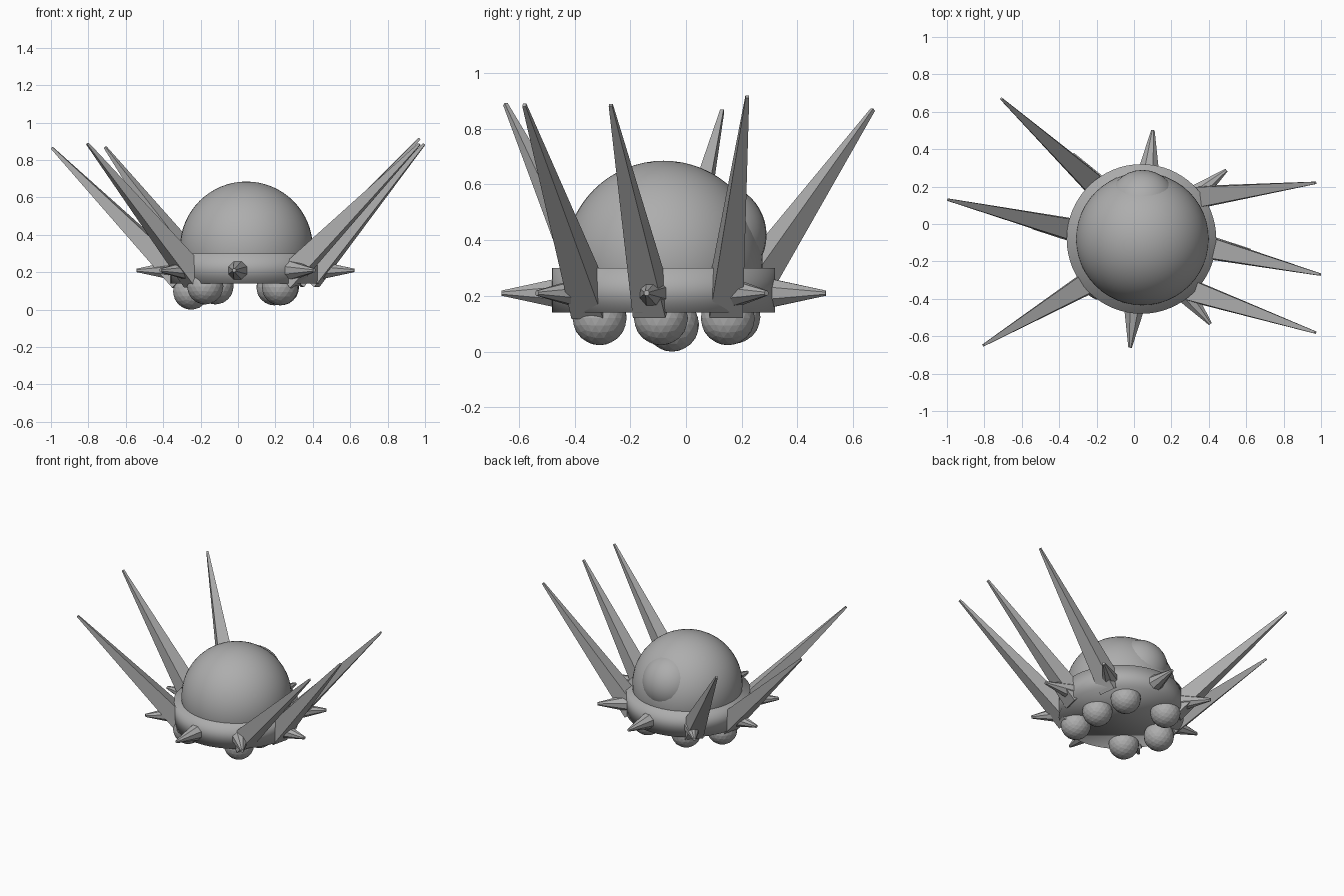
import bpy, bmesh, math
from mathutils import Vector, Matrix

if "Cube" in bpy.data.objects:
    bpy.data.objects.remove(bpy.data.objects["Cube"])

CX, CY = 0.04, -0.08          # centre of the body
grey = bpy.data.materials.new("plain grey")
grey.diffuse_color = (0.42, 0.42, 0.42, 1)
grey.use_nodes = True
grey.node_tree.nodes["Principled BSDF"].inputs["Base Color"].default_value = grey.diffuse_color


def finish(bm, name, smooth=False):
    bmesh.ops.recalc_face_normals(bm, faces=bm.faces)
    mesh = bpy.data.meshes.new(name)
    bm.to_mesh(mesh)
    bm.free()
    for p in mesh.polygons:
        p.use_smooth = smooth
    mesh.materials.append(grey)
    obj = bpy.data.objects.new(name, mesh)
    bpy.context.collection.objects.link(obj)
    return obj


def taper(name, base, tip, r1, r2, sides, smooth=False):
    """Cone from base to tip with one pair of sides kept level."""
    base, tip = Vector(base), Vector(tip)
    axis = tip - base
    z = axis.normalized()
    x = Vector((0, 0, 1)).cross(z).normalized()
    y = z.cross(x)
    rot = Matrix((x, y, z)).transposed().to_4x4()
    spin = Matrix.Rotation(math.pi / sides, 4, 'Z')
    bm = bmesh.new()
    bmesh.ops.create_cone(bm, cap_ends=True, segments=sides, radius1=r1, radius2=r2,
                          depth=axis.length,
                          matrix=Matrix.Translation((base + tip) / 2) @ rot @ spin)
    return finish(bm, name, smooth)


def around(deg, dist, z):
    a = math.radians(deg)
    return (CX + dist * math.cos(a), CY + dist * math.sin(a), z)


# drum-shaped body
bm = bmesh.new()
bmesh.ops.create_cone(bm, cap_ends=True, segments=64, radius1=0.40, radius2=0.40, depth=0.16,
                      matrix=Matrix.Translation((CX, CY, 0.22)))
finish(bm, "body_drum", True)

# dome: upper half of a sphere with a short skirt sunk into the drum
bm = bmesh.new()
bmesh.ops.create_uvsphere(bm, u_segments=48, v_segments=32, radius=0.355,
                          matrix=Matrix.Translation((CX + 0.005, CY, 0.33)))
for v in bm.verts:
    v.co.z = max(v.co.z, 0.24)
bmesh.ops.dissolve_degenerate(bm, dist=1e-5, edges=bm.edges)
finish(bm, "dome", True)

# round bulge on the back of the dome
bm = bmesh.new()
bmesh.ops.create_uvsphere(bm, u_segments=32, v_segments=24, radius=0.189,
                          matrix=Matrix.Translation((CX + 0.005, 0.10, 0.418)))
finish(bm, "back_bulge", True)

# eight short spikes around the rim
for i in range(8):
    a = -6 + 45 * i
    taper(f"rim_spike_{i + 1}", around(a, 0.385, 0.21), around(a, 0.585, 0.21), 0.056, 0.01, 8)

# six long square spikes
long_spikes = [(40, (0.97, 0.22, 0.915)), (-7, (0.995, -0.27, 0.885)), (-50, (0.97, -0.58, 0.885)),
               (130, (-0.71, 0.67, 0.868)), (173, (-0.995, 0.13, 0.865)), (220, (-0.805, -0.648, 0.888))]
for i, (a, tip) in enumerate(long_spikes):
    taper(f"long_spike_{i + 1}", around(a, 0.34, 0.16), tip, 0.085, 0.009, 4)

# six faceted ball feet
feet = [(0.225, -0.31, 0.12), (0.23, -0.09, 0.12), (0.195, 0.15, 0.12),
        (-0.175, -0.31, 0.125), (-0.25, -0.05, 0.097), (-0.12, 0.17, 0.125)]
for i, pos in enumerate(feet):
    bm = bmesh.new()
    bmesh.ops.create_icosphere(bm, subdivisions=3, radius=0.097, matrix=Matrix.Translation(pos))
    finish(bm, f"ball_foot_{i + 1}")
